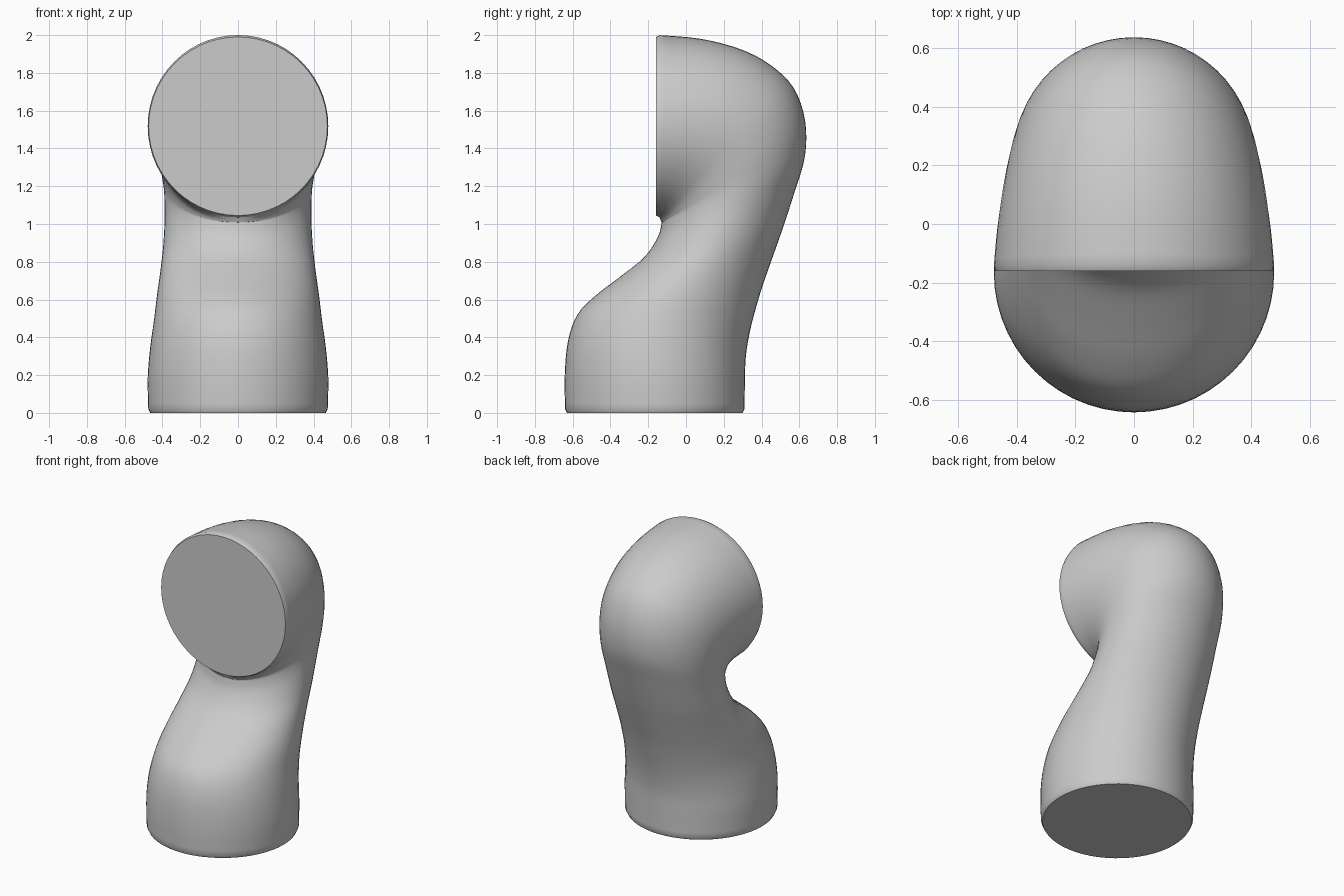
import bpy
import bmesh
import math
from mathutils import Vector

default_cube = bpy.data.objects.get("Cube")
if default_cube:
    bpy.data.objects.remove(default_cube, do_unlink=True)

SEGMENTS = 56
STEPS = 4

# Cross-sections along the bend: inner y, inner z, outer y, outer z, half width
SECTIONS = [
    (-.64, .02, .31, .02, .475),
    (-.642, .2, .312, .17, .478),
    (-.625, .38, .318, .31, .465),
    (-.575, .52, .345, .46, .445),
    (-.48, .62, .395, .64, .428),
    (-.35, .72, .45, .8, .41),
    (-.22, .825, .51, .97, .395),
    (-.15, .93, .575, .17 + 1, .388),
    (-.13, 1, .63, 1.36, .392),
    (-.13, 1.01, .63, 1.55, .405),
    (-.132, 1.015, .57, 1.72, .42),
    (-.134, 1.02, .45, 1.84, .437),
    (-.136, 1.025, .29, 1.925, .453),
    (-.138, 1.03, .08, 1.98, .468),
    (-.14, 1.035, -.14, 2, .478),
]


def spline(before, start, end, after, t):
    """Smooth blend between the start and end sections."""
    return tuple(
        b + t / 2 * (c - a + t * (2 * a - 5 * b + 4 * c - d + t * (3 * (b - c) + d - a)))
        for a, b, c, d in zip(before, start, end, after)
    )


def add_ring(bm, section):
    """One elliptical ring spanning the inner and outer profile points."""
    inner_y, inner_z, outer_y, outer_z, half_width = section
    inner = Vector((0, inner_y, inner_z))
    outer = Vector((0, outer_y, outer_z))
    center = (inner + outer) / 2
    radius = (outer - inner) / 2
    ring = []
    for i in range(SEGMENTS):
        angle = math.tau * i / SEGMENTS
        side = Vector((half_width * math.cos(angle), 0, 0))
        ring.append(bm.verts.new(center + side + radius * math.sin(angle)))
    return ring


# Smooth sections, with a narrow chamfer at each flat end
last = len(SECTIONS) - 1
path = [(-.63, 0, .3, 0, .465)]
for k in range(last):
    neighbours = [SECTIONS[min(max(k + j, 0), last)] for j in (-1, 0, 1, 2)]
    path += [spline(*neighbours, s / STEPS) for s in range(STEPS)]
path += [SECTIONS[last], (-.16, 1.045, -.16, 1.99, .473)]

# Bent tube with flat caps
bm = bmesh.new()
rings = [add_ring(bm, section) for section in path]
for lower, upper in zip(rings, rings[1:]):
    for i in range(SEGMENTS):
        j = (i + 1) % SEGMENTS
        bm.faces.new((lower[i], lower[j], upper[j], upper[i]))
bm.faces.new(rings[0][::-1])
bm.faces.new(rings[-1])
bmesh.ops.recalc_face_normals(bm, faces=bm.faces)
mesh = bpy.data.meshes.new("bent_pipe_elbow")
bm.to_mesh(mesh)
bm.free()

elbow = bpy.data.objects.new("bent_pipe_elbow", mesh)
bpy.context.collection.objects.link(elbow)

# Plain grey material
grey = bpy.data.materials.new("light_grey")
grey.use_nodes = True
color = (.6, .6, .6, 1)
grey.diffuse_color = color
grey.node_tree.nodes["Principled BSDF"].inputs["Base Color"].default_value = color
mesh.materials.append(grey)

# Smooth body with crisp cap edges
bpy.ops.object.select_all(action="DESELECT")
elbow.select_set(True)
bpy.context.view_layer.objects.active = elbow
bpy.ops.object.shade_smooth_by_angle(angle=math.radians(35))
